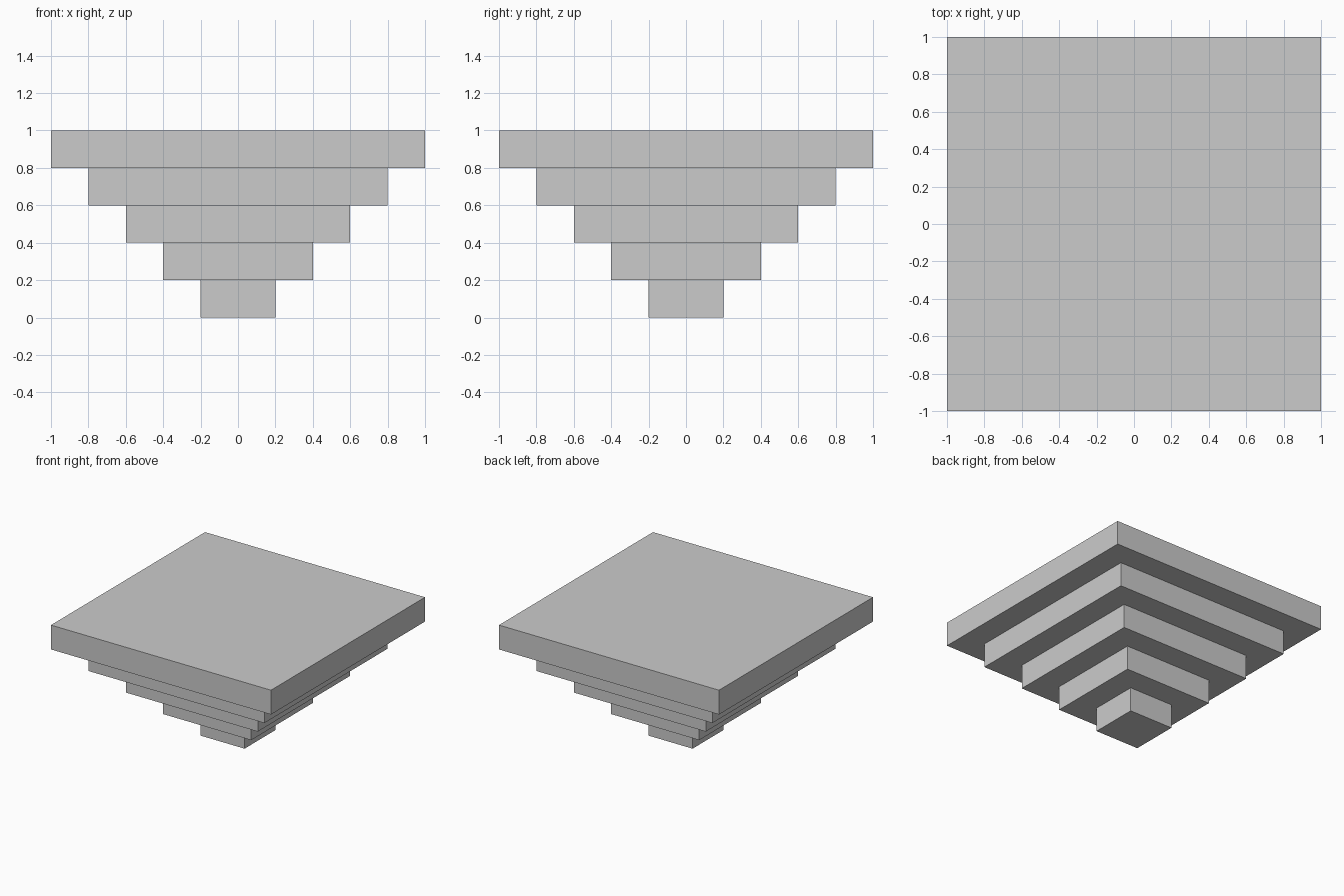
import bpy

if "Cube" in bpy.data.objects:
    bpy.data.objects.remove(bpy.data.objects["Cube"])

STEP = 0.2  # height of each tier and its overhang on every side


def box(name, half_width, z_bottom, height):
    """Square slab resting at z_bottom."""
    bpy.ops.mesh.primitive_cube_add(size=1, location=(0, 0, z_bottom + height / 2))
    slab = bpy.context.object
    slab.name = name
    slab.scale = (2 * half_width, 2 * half_width, height)
    bpy.ops.object.transform_apply(location=False, rotation=False, scale=True)
    return slab


# Inverted stepped pyramid: each tier is wider than the one below
names = ["base_block", "lower_tier", "middle_tier", "upper_tier", "top_slab"]
for i, name in enumerate(names):
    box(name, STEP * (i + 1), STEP * i, STEP)
